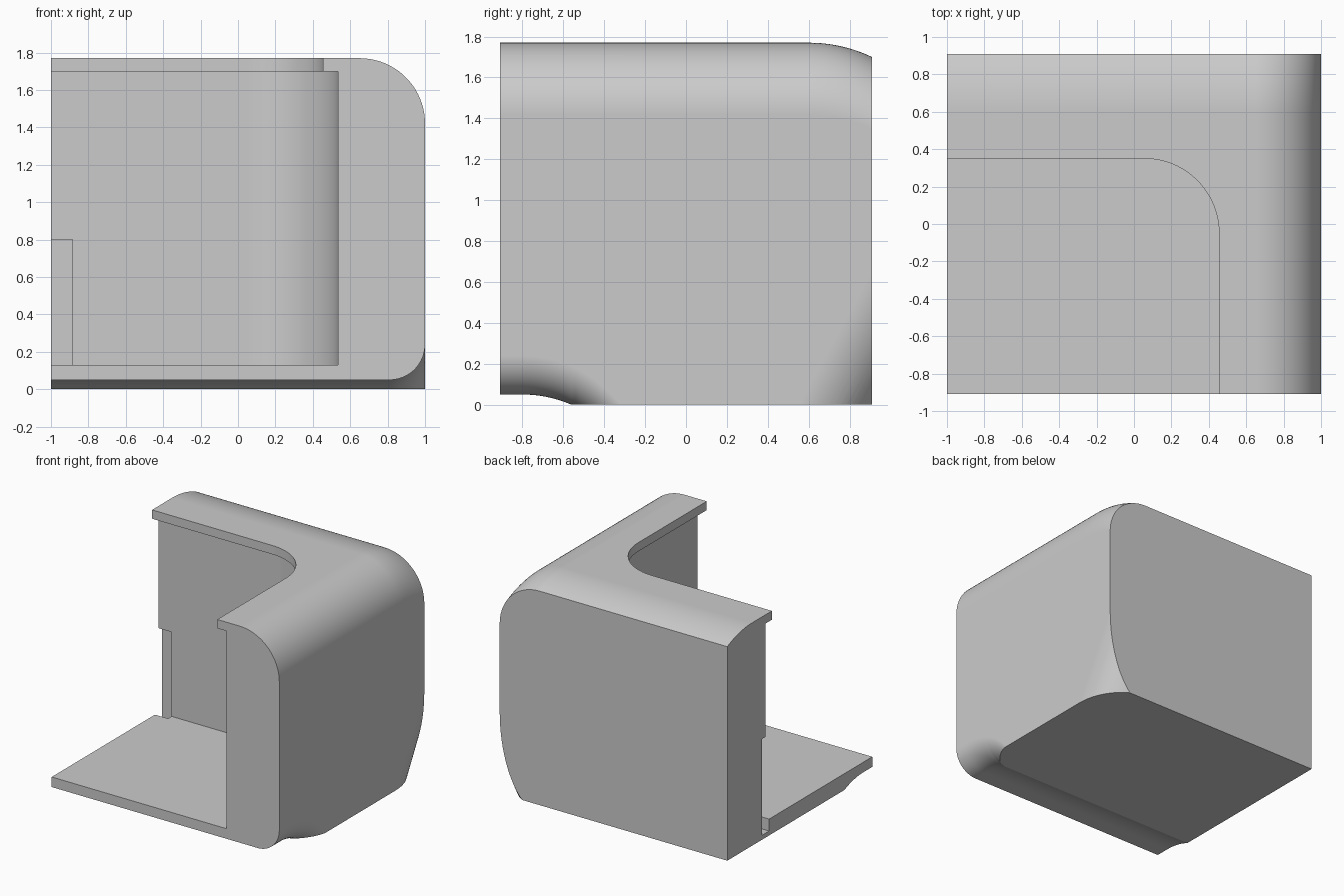
import bpy, bmesh
from math import sin, cos, asin, sqrt, pi
from mathutils import Vector

if "Cube" in bpy.data.objects:
    bpy.data.objects.remove(bpy.data.objects["Cube"])

grey = bpy.data.materials.new("light_grey")
grey.use_nodes = True
grey.diffuse_color = (0.6, 0.6, 0.6, 1)
grey.node_tree.nodes["Principled BSDF"].inputs["Base Color"].default_value = (0.6, 0.6, 0.6, 1)


def loft(name, rings):
    """Closed solid through rings of equal point count."""
    bm = bmesh.new()
    loops = [[bm.verts.new(p) for p in ring] for ring in rings]
    n = len(loops[0])
    for a, b in zip(loops, loops[1:]):
        for i in range(n):
            j = (i + 1) % n
            bm.faces.new((a[i], a[j], b[j], b[i]))
    bm.faces.new(loops[0])
    bm.faces.new(loops[-1])
    bmesh.ops.remove_doubles(bm, verts=bm.verts, dist=1e-5)
    bmesh.ops.recalc_face_normals(bm, faces=bm.faces)
    mesh = bpy.data.meshes.new(name)
    bm.to_mesh(mesh)
    bm.free()
    mesh.materials.append(grey)
    obj = bpy.data.objects.new(name, mesh)
    bpy.context.collection.objects.link(obj)
    return obj


def arc(cx, cy, r, start, end, n=20):
    return [(cx + r * cos(start + (end - start) * i / n),
             cy + r * sin(start + (end - start) * i / n)) for i in range(n + 1)]


def steps(a, b, n):
    return [a + (b - a) * i / n for i in range(n + 1)]


def cut(target, cutter):
    mod = target.modifiers.new("cut", 'BOOLEAN')
    mod.operation, mod.solver, mod.object = 'DIFFERENCE', 'EXACT', cutter
    bpy.context.view_layer.objects.active = target
    bpy.ops.object.modifier_apply(modifier=mod.name)
    bpy.data.objects.remove(cutter)


# Outer shell: section swept from front to back, with a hollowed front underside
TOP_R, LOW_R = 0.35, 0.19
BACK_R, HOLLOW_R = 0.72, 0.6


def top_height(y):
    return 1.77 - BACK_R + sqrt(BACK_R ** 2 - max(0, y - 0.6) ** 2)


def low_height(y):
    return 0.05 - HOLLOW_R + sqrt(max(0, HOLLOW_R ** 2 - max(0, y + 0.8) ** 2))


def section(y):
    top, low = top_height(y), low_height(y)
    start = -asin(min(1, max(0, (low + LOW_R) / LOW_R)))
    outline = [(-1, max(0, low))]
    outline += [(x, max(0, z)) for x, z in arc(1 - LOW_R, low + LOW_R, LOW_R, start, 0)]
    outline += arc(1 - TOP_R, top - TOP_R, TOP_R, 0, pi / 2)
    outline.append((-1, top))
    return [(x, y, z) for x, z in outline]


stations = [-0.91] + steps(-0.8, -0.56, 8) + steps(-0.56, -0.32, 12)[1:] + steps(0.6, 0.91, 10)
shell = loft("corner_shell", [section(y) for y in stations])

# Slanted rounding of the lower back side edge
axis = Vector((0, 0.485, 0.875))
across = Vector((0, 0.875, -0.485))
base = Vector((0, 0.55, 0))
profile = arc(0, 1 - TOP_R, TOP_R, pi / 2, 0) + [(0.8, 1 - TOP_R), (0.8, 1.2), (0, 1.2)]
cut(shell, loft("slant_cutter", [
    [base + axis * t + across * d + Vector((x, 0, 0)) for d, x in profile] for t in (-1, 1.5)]))


# Inner cavity and the smaller opening in the top lip share a rounded corner centre
def pocket(name, r, z0, z1):
    outline = [(-1.3, -1.3), (0.055 + r, -1.3)] + arc(0.055, -0.05, r, 0, pi / 2) + [(-1.3, r - 0.05)]
    return loft(name, [[(x, y, z) for x, y in outline] for z in (z0, z1)])


cut(shell, pocket("cavity_cutter", 0.48, 0.13, 1.70))
cut(shell, pocket("top_opening_cutter", 0.40, 1.60, 1.90))

# Narrow slot at the open end of the back wall
cut(shell, loft("slot_cutter", [
    [(-1.2, 0.385, z), (-0.885, 0.385, z), (-0.885, 0.475, z), (-1.2, 0.475, z)]
    for z in (0.035, 0.80)]))

# Smooth fillets with crisp edges
bpy.ops.object.select_all(action='DESELECT')
shell.select_set(True)
bpy.context.view_layer.objects.active = shell
bpy.ops.object.shade_smooth_by_angle(angle=0.3)
weighted = shell.modifiers.new("flat_face_normals", 'WEIGHTED_NORMAL')
weighted.keep_sharp = True
